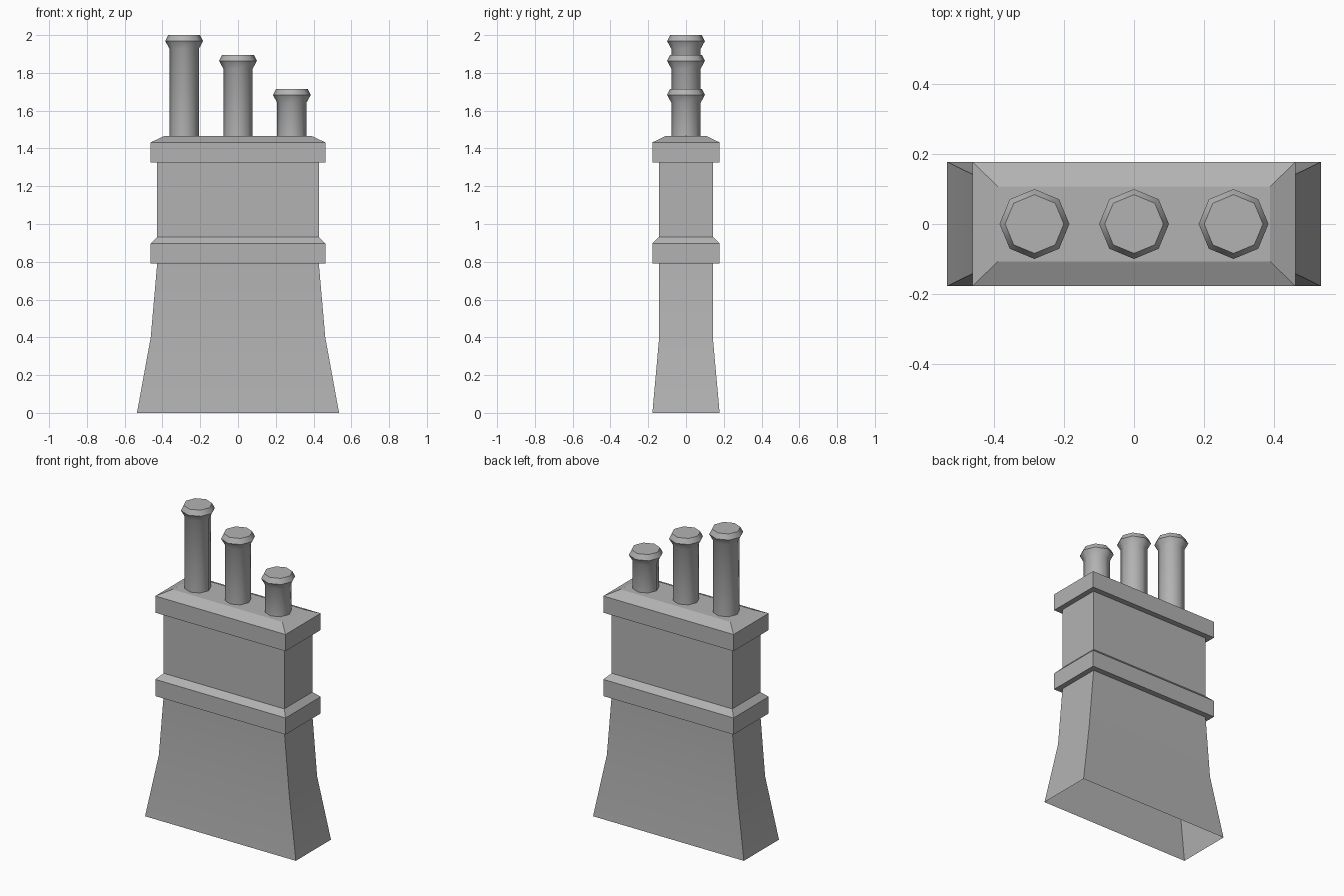
import bpy
import bmesh
from math import cos, sin, tau, radians

cube = bpy.data.objects.get("Cube")
if cube:
    bpy.data.objects.remove(cube, do_unlink=True)

stone = bpy.data.materials.new("grey stone")
stone.use_nodes = True
GREY = (0.45, 0.45, 0.45, 1)
stone.diffuse_color = GREY
stone.node_tree.nodes["Principled BSDF"].inputs["Base Color"].default_value = GREY


def loft(name, rings, smooth_angle, cap_start=False):
    """Skin a stack of matching rings, closing the last one."""
    bm = bmesh.new()
    loops = [[bm.verts.new(p) for p in ring] for ring in rings]
    n = len(loops[0])
    for low, high in zip(loops, loops[1:]):
        for i in range(n):
            j = (i + 1) % n
            bm.faces.new((low[i], low[j], high[j], high[i]))
    bm.faces.new(loops[-1])
    if cap_start:
        bm.faces.new(loops[0][::-1])
    mesh = bpy.data.meshes.new(name)
    bm.to_mesh(mesh)
    bm.free()
    mesh.materials.append(stone)
    obj = bpy.data.objects.new(name, mesh)
    bpy.context.collection.objects.link(obj)
    bpy.ops.object.select_all(action='DESELECT')
    obj.select_set(True)
    bpy.context.view_layer.objects.active = obj
    bpy.ops.object.shade_smooth_by_angle(angle=radians(smooth_angle))
    return obj


def rectangle(x, y, z):
    return [(-x, -y, z), (x, -y, z), (x, y, z), (-x, y, z)]


def octagon(cx, r, z):
    return [(cx + r * cos(tau * i / 8), r * sin(tau * i / 8), z) for i in range(8)]


# Stack: flared open base, middle band, shaft and capping slab
WALL = (0.428, 0.142)
LEDGE = (0.462, 0.178)
stack_profile = [
    (0.535, 0.178, 0), (0.462, 0.142, 0.4), (*WALL, 0.79),
    (*LEDGE, 0.79), (*LEDGE, 0.897), (*WALL, 0.932),
    (*WALL, 1.325), (*LEDGE, 1.325), (*LEDGE, 1.432), (0.39, 0.107, 1.466),
]
loft("chimney_stack", [rectangle(*p) for p in stack_profile], 20)

# Pots: eight-sided pipes with a flared collar
for name, x, top in (("right_pot", -0.285, 2.0),
                     ("middle_pot", 0, 1.895),
                     ("left_pot", 0.285, 1.715)):
    pot_profile = [(0.078, 1.466), (0.078, top - 0.072),
                   (0.1, top - 0.032), (0.084, top)]
    loft(name, [octagon(x, r, z) for r, z in pot_profile], 50, cap_start=True)
